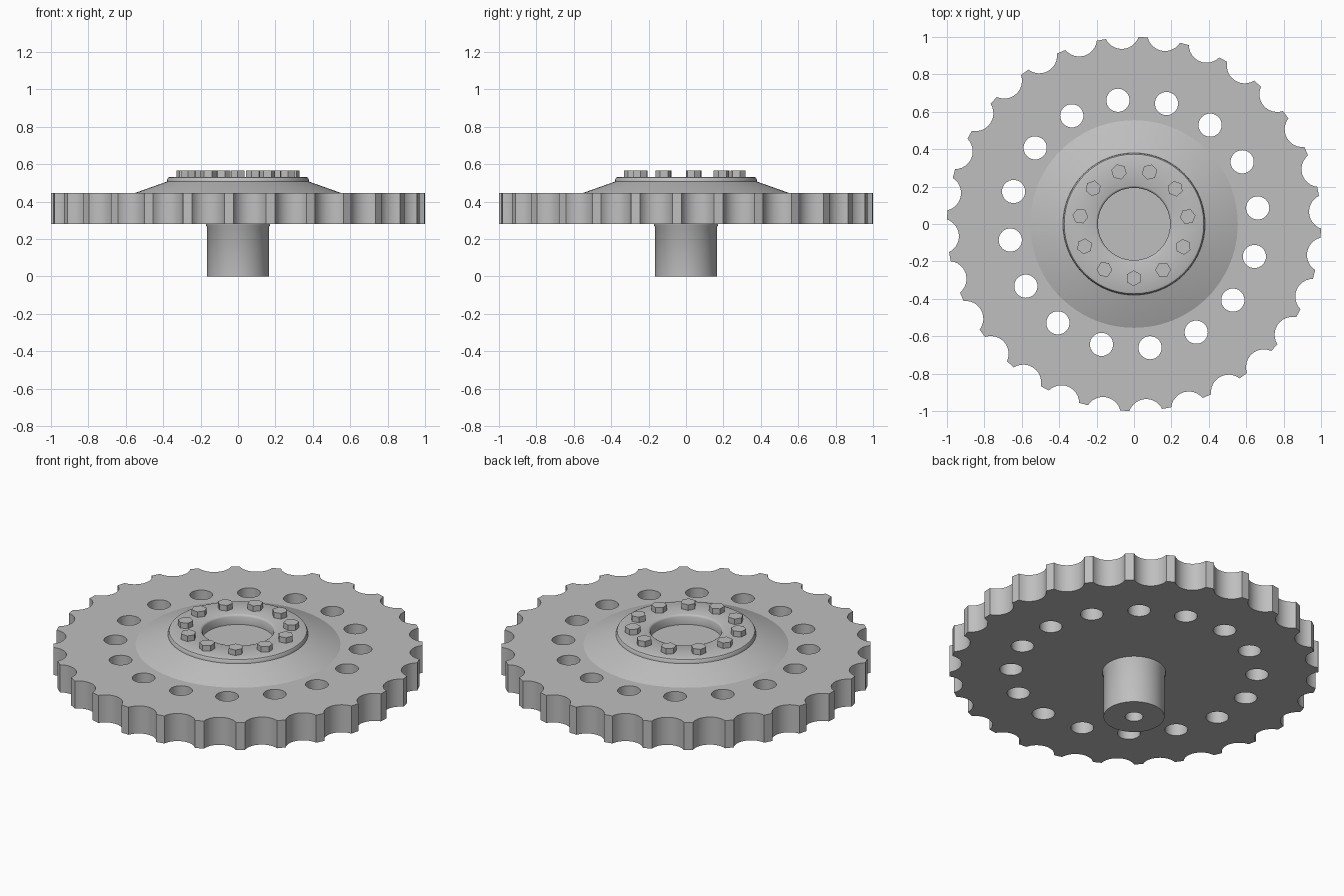
import bpy, bmesh
from math import pi, sin, cos, acos, atan2, radians, hypot

cube = bpy.data.objects.get("Cube")
if cube:
    bpy.data.objects.remove(cube, do_unlink=True)

steel = bpy.data.materials.new("grey_steel")
steel.use_nodes = True
GREY = (0.52, 0.52, 0.52, 1)
steel.diffuse_color = GREY
steel.node_tree.nodes["Principled BSDF"].inputs["Base Color"].default_value = GREY

PLATE_BOTTOM, PLATE_TOP = 0.28, 0.445


def polar(r, a):
    return r * cos(a), r * sin(a)


def finish(obj, angle=35):
    """Smooth curved surfaces while keeping hard edges."""
    bpy.ops.object.select_all(action='DESELECT')
    obj.select_set(True)
    bpy.context.view_layer.objects.active = obj
    bpy.ops.object.shade_smooth_by_angle(angle=radians(angle))


def add_mesh(name, bm):
    mesh = bpy.data.meshes.new(name)
    bm.to_mesh(mesh)
    bm.free()
    mesh.materials.append(steel)
    obj = bpy.data.objects.new(name, mesh)
    bpy.context.collection.objects.link(obj)
    return obj


def lathe(name, profile, steps=96):
    """Revolve an (r, z) profile around the z axis."""
    bm = bmesh.new()
    verts = [bm.verts.new((r, 0, z)) for r, z in profile]
    edges = [bm.edges.new(pair) for pair in zip(verts, verts[1:])]
    bmesh.ops.spin(bm, geom=verts + edges, cent=(0, 0, 0), axis=(0, 0, 1),
                   angle=2 * pi, steps=steps)
    bmesh.ops.remove_doubles(bm, verts=bm.verts, dist=1e-5)
    bmesh.ops.recalc_face_normals(bm, faces=bm.faces)
    obj = add_mesh(name, bm)
    finish(obj)
    return obj


def sprocket_outline(teeth, phase, notch_r, notch_centre, arc_steps=12):
    """Unit circle with a round notch between each pair of teeth."""
    # Half angle of the notch arc, measured at the notch centre
    half = acos((notch_centre ** 2 + notch_r ** 2 - 1) / (2 * notch_centre * notch_r))
    points = []
    for i in range(teeth):
        mid = phase + (i + 0.5) * 2 * pi / teeth
        cx, cy = polar(notch_centre, mid)
        for k in range(arc_steps + 1):
            a = mid + pi + half - 2 * half * k / arc_steps
            dx, dy = polar(notch_r, a)
            points.append((cx + dx, cy + dy))
    return points


# Toothed plate with a ring of round holes
curve = bpy.data.curves.new("toothed_plate", 'CURVE')
curve.dimensions = '2D'
curve.fill_mode = 'BOTH'
curve.extrude = (PLATE_TOP - PLATE_BOTTOM) / 2
loops = [sprocket_outline(28, radians(-2.8), 0.095, 1.033)]
for i in range(16):
    hx, hy = polar(0.667, radians(7.4) + i * pi / 8)
    ring = [polar(0.062, k * pi / 16) for k in range(32)]
    loops.append([(hx + x, hy + y) for x, y in ring])
for loop in loops:
    spline = curve.splines.new('POLY')
    spline.points.add(len(loop) - 1)
    spline.use_cyclic_u = True
    for point, (x, y) in zip(spline.points, loop):
        point.co = (x, y, 0, 1)
curve.materials.append(steel)
plate = bpy.data.objects.new("toothed_plate", curve)
plate.location.z = (PLATE_TOP + PLATE_BOTTOM) / 2
bpy.context.collection.objects.link(plate)
bpy.ops.object.select_all(action='DESELECT')
plate.select_set(True)
bpy.context.view_layer.objects.active = plate
bpy.ops.object.convert(target='MESH')
plate = bpy.context.view_layer.objects.active
bm = bmesh.new()
bm.from_mesh(plate.data)
bmesh.ops.remove_doubles(bm, verts=bm.verts, dist=1e-5)
bmesh.ops.recalc_face_normals(bm, faces=bm.faces)
bm.to_mesh(plate.data)
bm.free()
finish(plate)

# Sloped hub with a rounded flange and a recessed centre
lathe("hub", [(0.565, PLATE_TOP - 0.005), (0.555, PLATE_TOP), (0.38, 0.507),
              (0.378, 0.521), (0.373, 0.529), (0.362, 0.533),
              (0.205, 0.533), (0.198, 0.53), (0.193, 0.522),
              (0.193, 0.475), (0, 0.475)])

# Shaft with a small collar and a blind bore in its end
lathe("shaft", [(0.172, PLATE_BOTTOM + 0.01), (0.172, 0.274), (0.165, 0.264),
                (0.165, 0), (0.048, 0), (0.048, 0.2), (0, 0.2)])

# Ring of hexagonal bolt heads
BOLTS = 11
for i in range(BOLTS):
    a = radians(7.9) + i * 2 * pi / BOLTS
    bm = bmesh.new()
    bmesh.ops.create_cone(bm, cap_ends=True, segments=6, radius1=0.042,
                          radius2=0.042, depth=0.04)
    bolt = add_mesh(f"bolt_{i + 1}", bm)
    bolt.location = (*polar(0.29, a), 0.546)
    bolt.rotation_euler.z = a + pi / 2
